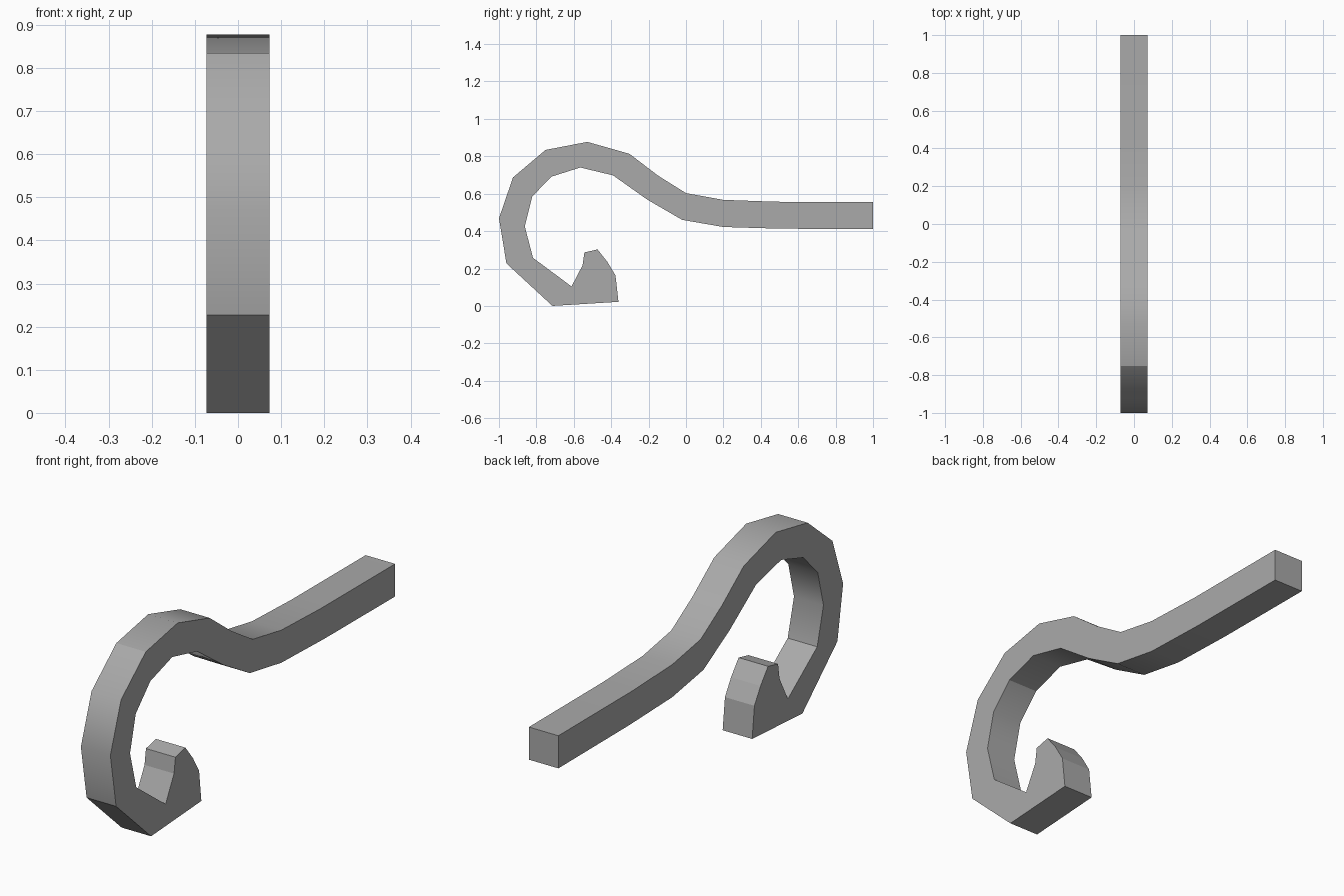
import bpy, bmesh, math

cube = bpy.data.objects.get("Cube")
if cube:
    bpy.data.objects.remove(cube, do_unlink=True)

HALF_WIDTH = 0.0725

# Side profile as (y, z): outer edge from the shank end round to the tip
outer = [(1, .556), (.48, .557), (.2, .567), (0, .603), (-.15, .697),
         (-.302, .813), (-.527, .877), (-.751, .834), (-.925, .687),
         (-1, .468), (-.96, .227), (-.714, 0), (-.361, .022)]
tip = [(-.377, .163), (-.42, .235), (-.473, .302), (-.543, .286), (-.553, .217)]
# Inner edge from the shank end round to the throat
inner = [(1, .411), (.5, .413), (.2, .422), (-.02, .46), (-.205, .567),
         (-.39, .698), (-.565, .74), (-.72, .691), (-.822, .585),
         (-.862, .425), (-.818, .257), (-.612, .104)]


def is_near(edge, point):
    y, z = point
    return all(math.hypot(v.co.y - y, v.co.z - z) < .001 for v in edge.verts)


def make_material(name, value):
    mat = bpy.data.materials.new(name)
    mat.use_nodes = True
    colour = (value, value, value, 1)
    mat.diffuse_color = colour
    mat.node_tree.nodes["Principled BSDF"].inputs["Base Color"].default_value = colour
    return mat


# Extrude the profile across the width
bm = bmesh.new()
side = bm.faces.new([bm.verts.new((-HALF_WIDTH, y, z))
                     for y, z in outer + tip + inner[::-1]])
result = bmesh.ops.extrude_face_region(bm, geom=[side], use_keep_orig=True)
new_verts = [g for g in result["geom"] if isinstance(g, bmesh.types.BMVert)]
bmesh.ops.translate(bm, vec=(2 * HALF_WIDTH, 0, 0), verts=new_verts)
bmesh.ops.recalc_face_normals(bm, faces=bm.faces)

# Smooth bend, crisp corners, faceted tip and a crease at the crown
for face in bm.faces:
    face.smooth = len(face.verts) == 4
for edge in bm.edges:
    faceted = any(is_near(edge, p) for p in tip + [outer[7], inner[7]])
    edge.smooth = edge.calc_face_angle(0) < math.radians(32) and not faceted

mesh = bpy.data.meshes.new("hook")
bm.to_mesh(mesh)
bm.free()
mesh.materials.append(make_material("plain grey", .4))
hook = bpy.data.objects.new("hook", mesh)
bpy.context.collection.objects.link(hook)
